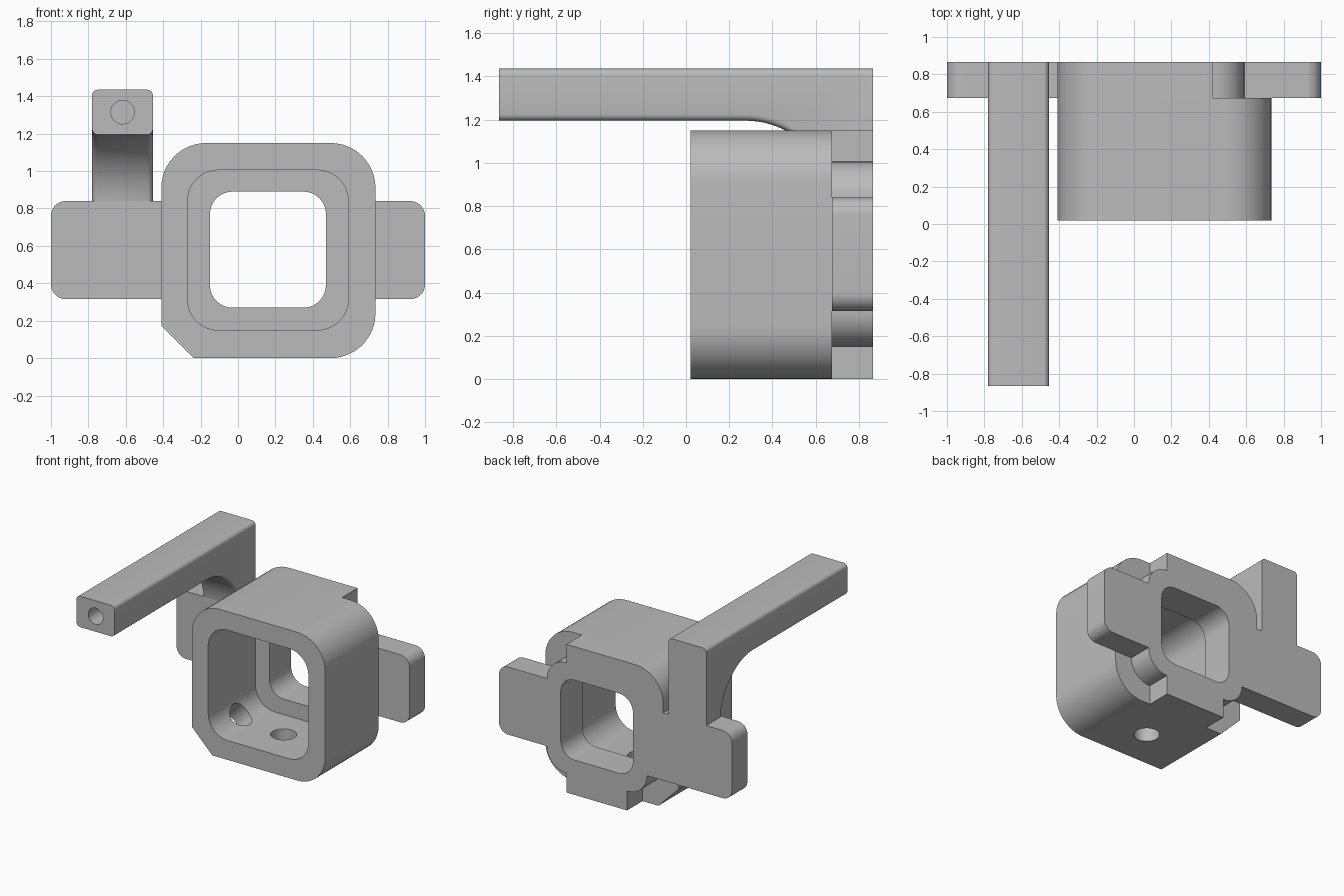
import bpy, bmesh, math
from mathutils import Vector, Matrix

cube = bpy.data.objects.get("Cube")
if cube:
    bpy.data.objects.remove(cube, do_unlink=True)

grey = bpy.data.materials.new("plain_grey")
grey.use_nodes = True
grey.diffuse_color = (0.5, 0.5, 0.5, 1)
grey.node_tree.nodes["Principled BSDF"].inputs["Base Color"].default_value = (0.5, 0.5, 0.5, 1)

BACK, SEAM, FRONT = 0.865, 0.675, 0.02
MID_X = 0.16


def rounded(corners, steps=12):
    """Outline from (u, v) or (u, v, radius) corners, right-angled where rounded."""
    pts = []
    for i, c in enumerate(corners):
        p = Vector(c[:2])
        if len(c) == 2:
            pts.append(p)
            continue
        a = (Vector(corners[i - 1][:2]) - p).normalized() * c[2]
        b = (Vector(corners[(i + 1) % len(corners)][:2]) - p).normalized() * c[2]
        for k in range(steps + 1):
            t = k / steps * math.pi / 2
            pts.append(p + a * (1 - math.sin(t)) + b * (1 - math.cos(t)))
    clean = []
    for p in pts:
        if not clean or (p - clean[-1]).length > 1e-4:
            clean.append(p)
    if (clean[0] - clean[-1]).length < 1e-4:
        clean.pop()
    return clean


def rect(x0, x1, z0, z1, r):
    return rounded([(x0, z0, r), (x1, z0, r), (x1, z1, r), (x0, z1, r)])


def finish(name, bm):
    bmesh.ops.recalc_face_normals(bm, faces=bm.faces)
    mesh = bpy.data.meshes.new(name)
    bm.to_mesh(mesh)
    bm.free()
    mesh.materials.append(grey)
    obj = bpy.data.objects.new(name, mesh)
    bpy.context.collection.objects.link(obj)
    return obj


def extruded(outline, place, offset):
    bm = bmesh.new()
    face = bm.faces.new([bm.verts.new(place(p)) for p in outline])
    geom = bmesh.ops.extrude_face_region(bm, geom=[face])["geom"]
    bmesh.ops.translate(bm, vec=offset, verts=[g for g in geom if isinstance(g, bmesh.types.BMVert)])
    return bm


def slab(name, outline, y0, y1):
    return finish(name, extruded(outline, lambda p: (p.x, y0, p.y), (0, y1 - y0, 0)))


def drill(name, centre, direction, radius, length):
    bm = bmesh.new()
    turn = Vector(direction).to_track_quat('Z', 'Y').to_matrix().to_4x4()
    bmesh.ops.create_cone(bm, cap_ends=True, segments=40, radius1=radius, radius2=radius,
                          depth=length, matrix=Matrix.Translation(centre) @ turn)
    return finish(name, bm)


def cut(obj, cutters):
    for c in cutters:
        c.hide_render = True
        mod = obj.modifiers.new("cut", 'BOOLEAN')
        mod.operation, mod.solver, mod.object = 'DIFFERENCE', 'EXACT', c
    bpy.context.view_layer.update()
    evaluated = obj.evaluated_get(bpy.context.evaluated_depsgraph_get())
    mesh = bpy.data.meshes.new_from_object(evaluated)
    obj.modifiers.clear()
    obj.data = mesh
    for c in cutters:
        bpy.data.objects.remove(c, do_unlink=True)


# Housing: rounded block with one chamfered corner
R = 0.24
housing = slab("housing", rounded([(-0.41, 0.175), (-0.235, 0), (0.735, 0, R),
                                   (0.735, 1.15, R), (-0.41, 1.15, R)]), FRONT, SEAM)
window = rect(-0.15, 0.47, 0.27, 0.89, 0.12)
cut(housing, [
    slab("pocket_cutter", rect(-0.27, 0.59, 0.15, 1.005, 0.165), -0.1, 0.6),
    slab("window_cutter", window, 0.4, 1),
    drill("floor_hole_cutter", (MID_X, 0.33, 0.08), (0, 0, 1), 0.092, 0.4),
    drill("chamfer_hole_cutter", (-0.27, 0.33, 0.14), (1, 0, 1), 0.092, 0.5),
])

# Back plate: cross-shaped outline with side tabs and a filled upper corner
LOW, HIGH, r = 0.315, 0.84, 0.08
plate = slab("back_plate", rounded([
    (-0.1, 0), (0.42, 0), (0.42, 0.15), (0.59, 0.15, 0.165), (0.59, LOW),
    (1, LOW, r), (1, HIGH, r), (0.59, HIGH), (0.59, 1.005, 0.165), (0.42, 1.005),
    (0.42, 1.15), (-0.41, 1.15, R), (-0.41, HIGH), (-1, HIGH, r), (-1, LOW, r),
    (-0.27, LOW), (-0.27, 0.15, 0.165), (-0.1, 0.15)]), SEAM, BACK)
cut(plate, [slab("plate_window_cutter", window, 0.4, 1)])

# Arm: side profile with an arched underside, softened along its length
ARM_L, ARM_R, REACH = -0.78, -0.455, 0.4
profile = [Vector((-BACK, 1.435)), Vector((-BACK, 1.195))]
start, end = math.pi / 2, math.asin((HIGH - 0.795) / REACH)
for k in range(21):
    a = start + (end - start) * k / 20
    profile.append(Vector((0.275 + REACH * math.cos(a), 0.795 + REACH * math.sin(a))))
profile += [Vector((BACK, HIGH)), Vector((BACK, 1.435))]
bm = extruded(profile, lambda p: (ARM_L, p.x, p.y), (ARM_R - ARM_L, 0, 0))
bm.edges.ensure_lookup_table()
long_edges = []
for e in bm.edges:
    a, b = (v.co for v in e.verts)
    along_side = abs(a.x - b.x) < 1e-4
    upright_end = abs(a.y - b.y) < 1e-4 and abs(a.y) > 0.8
    foot = abs(a.z - HIGH) < 1e-4 and abs(b.z - HIGH) < 1e-4
    if along_side and not upright_end and not foot:
        long_edges.append(e)
bmesh.ops.bevel(bm, geom=long_edges, offset=0.03, segments=5, profile=0.5, affect='EDGES')
arm = finish("arm", bm)
cut(arm, [drill("arm_hole_cutter", (-0.617, -BACK, 1.315), (0, 1, 0), 0.063, 0.7)])

for obj in (housing, plate, arm):
    bpy.ops.object.select_all(action='DESELECT')
    obj.select_set(True)
    bpy.context.view_layer.objects.active = obj
    bpy.ops.object.shade_smooth_by_angle(angle=math.radians(30))
